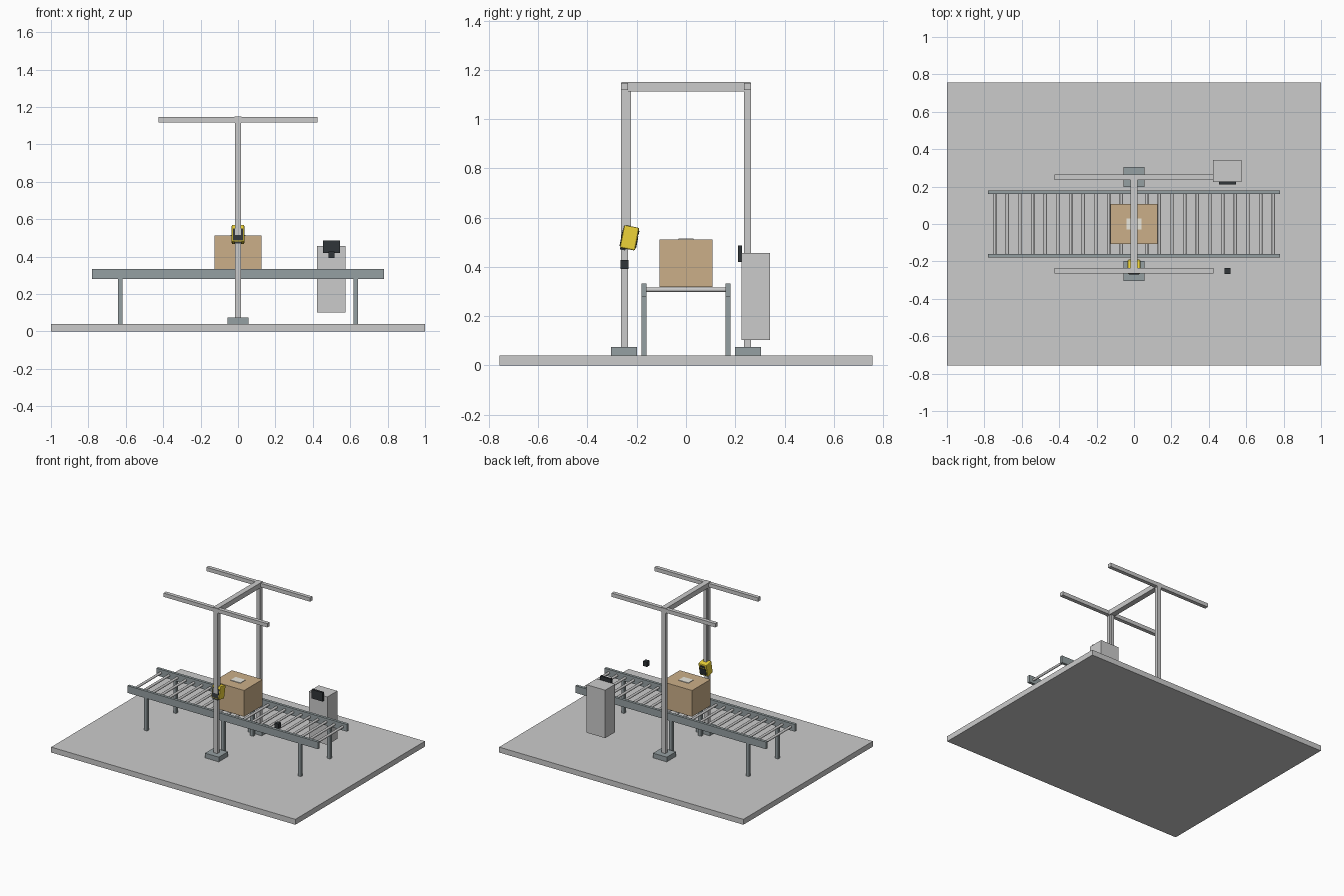
import bpy, bmesh, math
from mathutils import Matrix, Vector

if "Cube" in bpy.data.objects:
    bpy.data.objects.remove(bpy.data.objects["Cube"])


def material(name, rgb):
    m = bpy.data.materials.new(name)
    m.diffuse_color = (*rgb, 1)
    m.use_nodes = True
    m.node_tree.nodes["Principled BSDF"].inputs["Base Color"].default_value = m.diffuse_color
    return m


CARDBOARD = material("cardboard", (0.60, 0.43, 0.25))
LABEL = material("label", (0.82, 0.80, 0.72))
YELLOW = material("yellow", (0.85, 0.65, 0.04))
DARK = material("dark", (0.03, 0.035, 0.04))
STEEL = material("steel", (0.30, 0.35, 0.36))


def finish(name, bm, mat):
    mesh = bpy.data.meshes.new(name)
    bm.to_mesh(mesh)
    bm.free()
    ob = bpy.data.objects.new(name, mesh)
    bpy.context.collection.objects.link(ob)
    if mat:
        mesh.materials.append(mat)
    return ob


def box(name, x, y, z, mat=None, turn=None):
    """Box from (min, max) ranges, optionally moved by a matrix."""
    bm = bmesh.new()
    bmesh.ops.create_cube(bm, size=1)
    lo, hi = Vector((x[0], y[0], z[0])), Vector((x[1], y[1], z[1]))
    bmesh.ops.scale(bm, vec=hi - lo, verts=bm.verts)
    bmesh.ops.translate(bm, vec=(lo + hi) / 2, verts=bm.verts)
    if turn:
        bmesh.ops.transform(bm, matrix=turn, verts=bm.verts)
    return finish(name, bm, mat)


def around(c, half):
    return (c - half, c + half)


# floor slab
box("floor_slab", (-1, 1), (-0.757, 0.757), (0, 0.04))

# conveyor rails, legs and gantry uprights, mirrored front to back
for side, s in (("front", -1), ("back", 1)):
    box(f"{side}_conveyor_rail", (-0.78, 0.78), around(s * 0.17, 0.01), (0.28, 0.333), STEEL)
    for i, x in enumerate((-0.63, 0, 0.63)):
        box(f"{side}_conveyor_leg_{i + 1}", around(x, 0.012), around(s * 0.17, 0.01), (0.04, 0.28), STEEL)
    box(f"{side}_post_foot", around(0, 0.056), around(s * 0.252, 0.053), (0.04, 0.075), STEEL)
    box(f"{side}_post", around(0, 0.015), around(s * 0.25, 0.014), (0.075, 1.12))
    box(f"{side}_top_beam", around(0, 0.425), around(s * 0.25, 0.014), (1.118, 1.146))
box("gantry_crossbar", around(0, 0.02), around(0, 0.262), (1.113, 1.15))

# conveyor rollers
COUNT = 23
for i in range(COUNT):
    bm = bmesh.new()
    x = -0.745 + 1.49 * i / (COUNT - 1)
    m = Matrix.Translation((x, 0, 0.307)) @ Matrix.Rotation(math.pi / 2, 4, 'X')
    bmesh.ops.create_cone(bm, cap_ends=True, segments=12, radius1=0.009,
                          radius2=0.009, depth=0.325, matrix=m)
    for f in bm.faces:
        f.smooth = len(f.verts) == 4
    finish(f"roller_{i + 1}", bm, None)

# parcel with label
box("parcel", around(0, 0.126), around(0, 0.108), (0.318, 0.512), CARDBOARD)
box("parcel_label", around(0, 0.04), around(0, 0.03), (0.512, 0.516), LABEL)

# tilted scanner hung from a bar on the front post
box("scanner_hanger", around(0, 0.012), (-0.237, -0.223), (0.5, 1.113))
tilt = Matrix.Translation((0, -0.229, 0.518)) @ Matrix.Rotation(math.radians(-11), 4, 'X')
body = box("scanner_body", around(0, 0.034), around(0, 0.031), around(0, 0.047), YELLOW)
body.matrix_world = tilt
bevel = body.modifiers.new("rounded_edges", 'BEVEL')
bevel.width, bevel.segments = 0.006, 2
box("scanner_window", around(0, 0.025), (0.029, 0.034), (-0.036, 0.012), DARK, tilt)
box("scanner_upper_window", around(0, 0.018), (0.029, 0.034), (0.02, 0.034), DARK, tilt)
box("scanner_back_plate", around(0, 0.026), (-0.034, -0.029), (-0.04, 0.025), DARK, tilt)
box("scanner_connector", around(0, 0.02), (-0.03, -0.008), (-0.054, -0.045), DARK, tilt)

# separate sensor block
box("sensor_block", around(0.5, 0.016), around(-0.25, 0.016), (0.392, 0.428), DARK)

# control cabinet with display
box("control_cabinet", (0.422, 0.574), (0.225, 0.342), (0.102, 0.457))
box("display", (0.455, 0.545), (0.211, 0.227), (0.42, 0.486), DARK)
